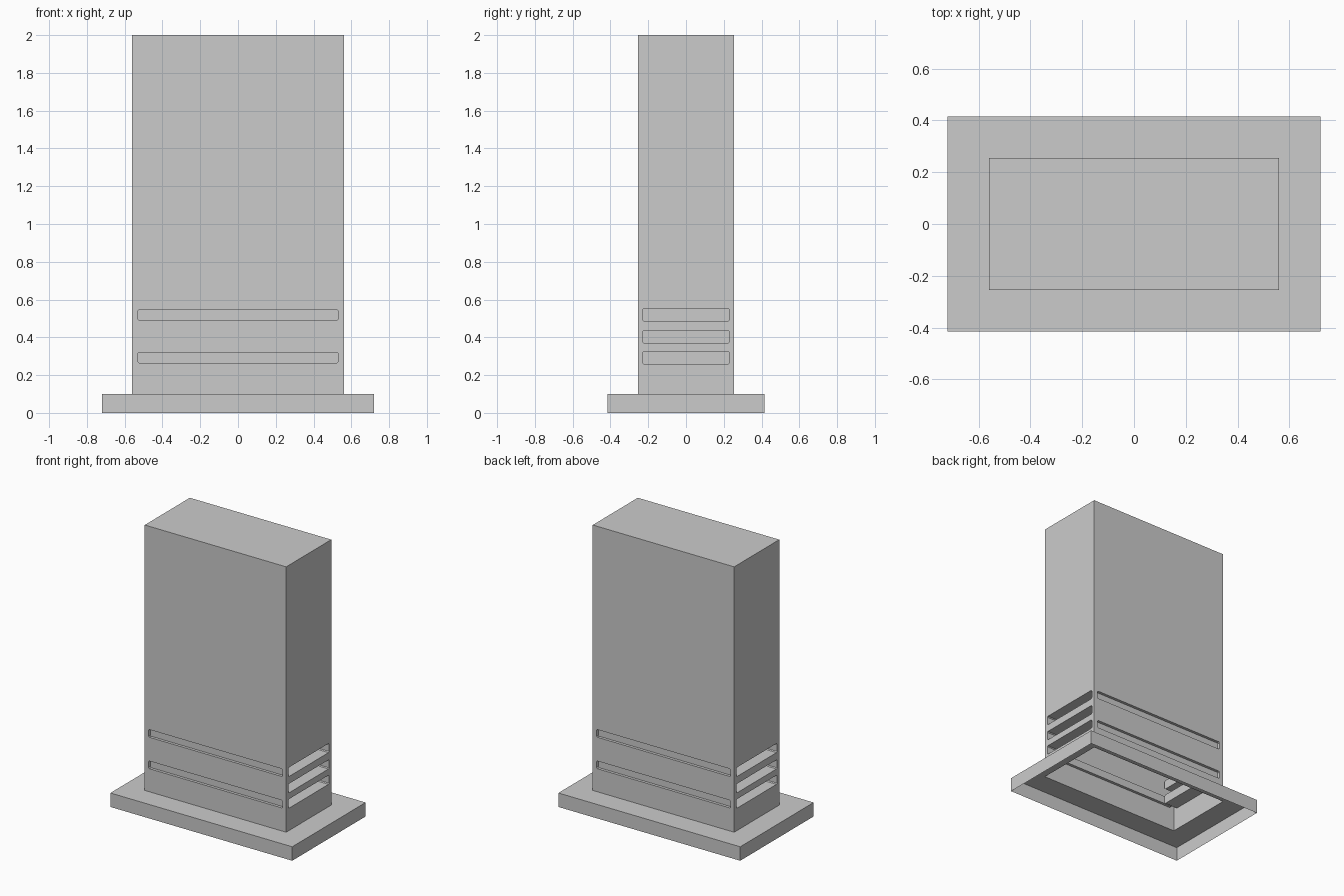
import bpy, bmesh
from math import pi
from mathutils import Matrix, Vector

if "Cube" in bpy.data.objects:
    bpy.data.objects.remove(bpy.data.objects["Cube"])

HX, HY = 0.56, 0.255        # tower half sizes
BX, BY = 0.72, 0.415        # base half sizes
BASE_Z, TOP_Z = 0.10, 2.0
CH = 0.006                  # slot corner chamfer


def slot_loop(w, z0, z1):
    """Outline of a slot with tiny cut corners, in (across, up) coordinates."""
    return [(-w + CH, z0), (w - CH, z0), (w, z0 + CH), (w, z1 - CH),
            (w - CH, z1), (-w + CH, z1), (-w, z1 - CH), (-w, z0 + CH)]


def add_wall(bm, half, dist, angle, slot_half, slots, depth):
    """One tower wall facing -y, with recessed slots, turned about z."""
    rot = Matrix.Rotation(angle, 4, 'Z')

    def ring(pts, inset=0.0):
        return [bm.verts.new(rot @ Vector((a, -dist + inset, z))) for a, z in pts]

    def edges(vs):
        return [bm.edges.new((vs[i], vs[(i + 1) % len(vs)])) for i in range(len(vs))]

    border = edges(ring([(-half, BASE_Z), (half, BASE_Z), (half, TOP_Z), (-half, TOP_Z)]))
    for z0, z1 in slots:
        pts = slot_loop(slot_half, z0, z1)
        rim, back = ring(pts), ring(pts, depth)
        border += edges(rim)
        n = len(pts)
        for i in range(n):
            j = (i + 1) % n
            bm.faces.new((rim[i], back[i], back[j], rim[j]))
        bm.faces.new(back)
    normal = rot @ Vector((0, -1, 0))
    bmesh.ops.triangle_fill(bm, use_beauty=True, edges=border, normal=normal)


def finish(bm, name):
    bmesh.ops.remove_doubles(bm, verts=bm.verts[:], dist=1e-4)
    bmesh.ops.recalc_face_normals(bm, faces=bm.faces[:])
    mesh = bpy.data.meshes.new(name)
    bm.to_mesh(mesh)
    bm.free()
    obj = bpy.data.objects.new(name, mesh)
    bpy.context.collection.objects.link(obj)
    return obj


def rect(bm, hx, hy, z):
    return [bm.verts.new((x, y, z)) for x, y in
            ((-hx, -hy), (hx, -hy), (hx, hy), (-hx, hy))]


def bridge(bm, a, b):
    for i in range(4):
        j = (i + 1) % 4
        bm.faces.new((a[i], a[j], b[j], b[i]))


# Hollow tower: shallow slots front and back, deep slots on both sides
bm = bmesh.new()
long_slots = [(0.265, 0.32), (0.49, 0.545)]
side_slots = [(0.26, 0.325), (0.37, 0.435), (0.487, 0.552)]
for turn in (0, pi):
    add_wall(bm, HX, HY, turn, 0.53, long_slots, 0.02)
    add_wall(bm, HY, HX, turn + pi / 2, 0.23, side_slots, 0.10)
bm.faces.new(rect(bm, HX, HY, TOP_Z))
finish(bm, "tower_shell")

# Base: flat flange around the tower with a thin skirt, open underneath
bm = bmesh.new()
skirt_bottom = rect(bm, BX, BY, 0)
skirt_top = rect(bm, BX, BY, BASE_Z)
flange_inner = rect(bm, HX, HY, BASE_Z)
bridge(bm, skirt_bottom, skirt_top)
bridge(bm, skirt_top, flange_inner)
finish(bm, "base_flange")
